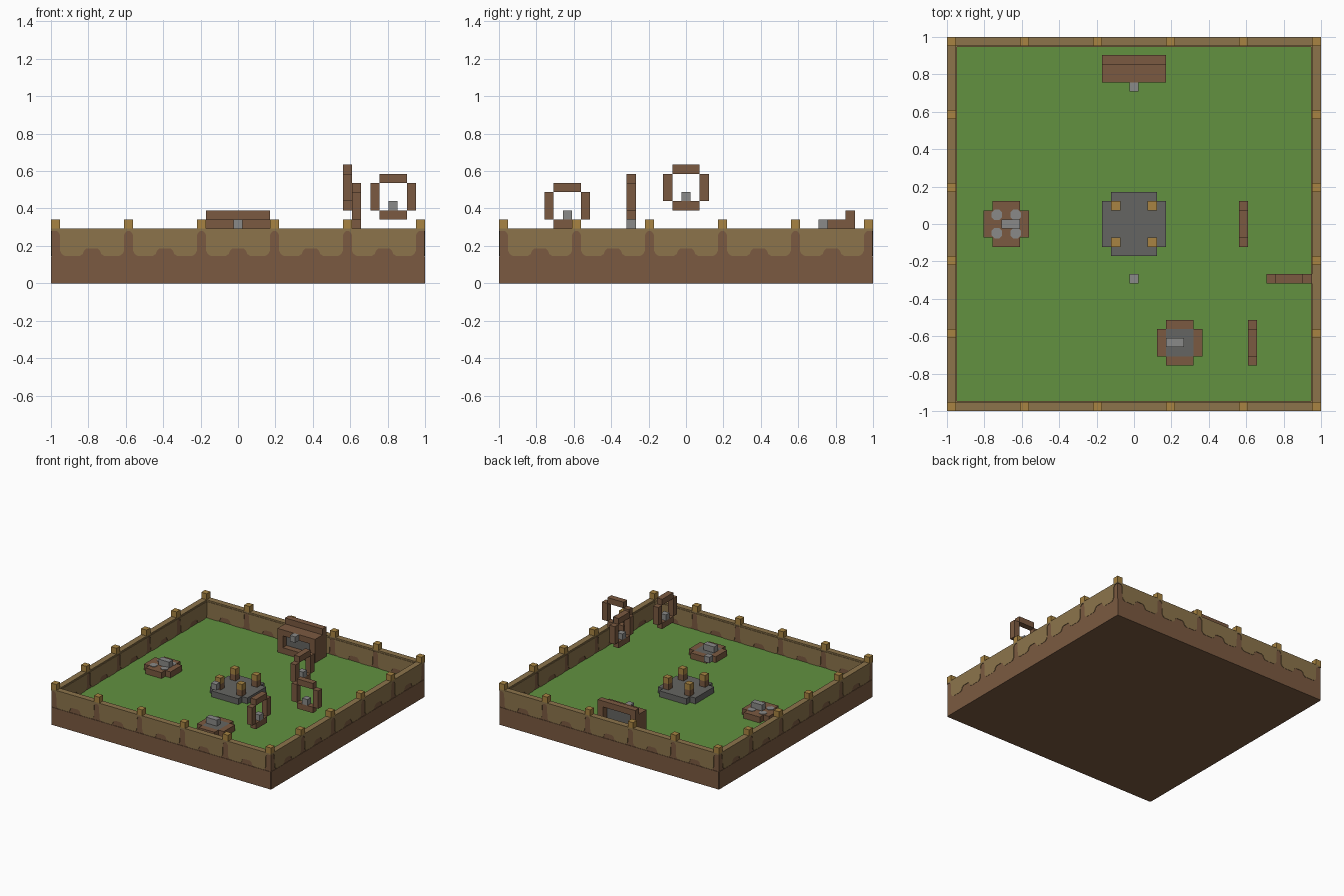
import bpy, math
from mathutils import Matrix, Vector

cube = bpy.data.objects.get("Cube")
if cube:
    bpy.data.objects.remove(cube, do_unlink=True)

U = 2 / 41          # block size; block indices run -20..20 across, 0 up
TH = 0.004          # thickness of painted plates


def material(name, rgb):
    lin = [(c / 255 / 12.92) if c < 11 else ((c / 255 + 0.055) / 1.055) ** 2.4 for c in rgb]
    m = bpy.data.materials.new(name)
    m.use_nodes = True
    m.diffuse_color = (*lin, 1)
    m.node_tree.nodes["Principled BSDF"].inputs["Base Color"].default_value = (*lin, 1)
    return m


BROWN = material("dark_wood", (123, 90, 65))
TAN = material("tan_plank", (140, 116, 75))
GOLD = material("gold_wood", (168, 132, 66))
GREEN = material("grass", (98, 145, 64))
STONE = material("dark_stone", (101, 101, 98))
PALE = material("pale_stone", (138, 138, 136))


def prism(name, mat, points, offset):
    """Solid from a flat outline pushed along offset."""
    n = len(points)
    verts = [Vector(p) for p in points]
    verts += [v + Vector(offset) for v in verts]
    faces = [tuple(range(n))[::-1], tuple(range(n, 2 * n))]
    faces += [(i, (i + 1) % n, n + (i + 1) % n, n + i) for i in range(n)]
    mesh = bpy.data.meshes.new(name)
    mesh.from_pydata(verts, [], faces)
    mesh.materials.append(mat)
    obj = bpy.data.objects.new(name, mesh)
    bpy.context.collection.objects.link(obj)
    return obj


def box(name, mat, x0, x1, y0, y1, z0, z1):
    base = [(x0, y0, z0), (x1, y0, z0), (x1, y1, z0), (x0, y1, z0)]
    return prism(name, mat, base, (0, 0, z1 - z0))


def blocks(name, mat, xs, ys, zs):
    """Box covering inclusive ranges of block indices."""
    return box(name, mat, (xs[0] - .5) * U, (xs[1] + .5) * U,
               (ys[0] - .5) * U, (ys[1] + .5) * U, zs[0] * U, (zs[1] + 1) * U)


def plus(name, mat, cx, cy, r, z):
    """Flat slab with stepped corners."""
    blocks(name + "_long", mat, (cx - r, cx + r), (cy - r + 1, cy + r - 1), (z, z))
    for s in (-1, 1):
        blocks(name + "_end", mat, (cx - r + 1, cx + r - 1), (cy + s * r, cy + s * r), (z, z))


def hoop(name, c, z, along_x):
    """Upright ring of four beams with a stone in the opening."""
    cx, cy = c

    def beam(part, mat, a, b, z0, z1):
        if along_x:
            blocks(name + part, mat, (cx + a, cx + b), (cy, cy), (z0, z1))
        else:
            blocks(name + part, mat, (cx, cx), (cy + a, cy + b), (z0, z1))

    beam("_bottom", BROWN, -1, 1, z, z)
    beam("_top", BROWN, -1, 1, z + 4, z + 4)
    beam("_side_a", BROWN, -2, -2, z + 1, z + 3)
    beam("_side_b", BROWN, 2, 2, z + 1, z + 3)
    beam("_stone", PALE, 0, 0, z + 1, z + 1)


# Base tray and grass
W, T = 1 - TH, 1 - U          # outer wall face, inner wall face
H, F, CAP = 6 * U, 3 * U, 6 * U - 0.012
box("tray_base", BROWN, -W, W, -W, W, 0, F - 0.008)
box("grass_floor", GREEN, -T, T, -T, T, F - 0.008, F)

# Walls: body, painted scalloped panels on both faces, cap
half = [(.195, CAP), (.182, CAP - .004), (.172, CAP - .02), (.170, .172), (.162, .156),
        (.145, .146), (.065, .146), (.05, .156), (.042, .176), (.028, .187)]
outline = half + [(-x, z) for x, z in reversed(half)]
for k in range(4):
    rot = Matrix.Rotation(k * math.pi / 2, 4, "Z")
    parts = [box("wall", BROWN, -W, W, -W, -T, F - 0.008, CAP),
             box("wall_cap", TAN, -1, T, -1, -T, CAP, H)]
    for i in range(5):
        cx = (i - 2) * 8 * U
        for y in (-1, -T):
            pts = [(cx + x, y, z) for x, z in outline]
            parts.append(prism("wall_panel", TAN, pts, (0, TH, 0)))
    # Lower strip keeps the full outer size below the panels
    parts.append(box("wall_foot", BROWN, -W, W, -1, -W, 0, F - 0.002))
    for p in parts:
        p.data.transform(rot)

# Post heads along the rim
rim = (-20, -12, -4, 4, 12, 20)
for i in rim:
    for j in rim:
        if abs(i) == 20 or abs(j) == 20:
            blocks("rim_post", GOLD, (i, i), (j, j), (6, 6))

# Central stone platform with four posts
plus("platform", STONE, 0, 0, 3, 3)
for i in (-2, 2):
    for j in (-2, 2):
        blocks("platform_post", BROWN, (i, i), (j, j), (4, 4))
        blocks("platform_post_head", GOLD, (i, i), (j, j), (5, 5))
blocks("floating_stone", PALE, (0, 0), (-6, -6), (6, 6))

# Front pit: wooden rim round dark stone
for s in (-1, 1):
    blocks("pit_rim", BROWN, (4, 6), (-13 + 2 * s, -13 + 2 * s), (3, 3))
    blocks("pit_rim", BROWN, (5 + 2 * s, 5 + 2 * s), (-14, -12), (3, 3))
blocks("pit_floor", STONE, (4, 6), (-14, -12), (3, 3))
blocks("pit_stone", PALE, (4, 5), (-13, -13), (4, 4))

# Side slab with painted stone spots
plus("slab", BROWN, -14, 0, 2, 3)
blocks("slab_stone", PALE, (-14, -13), (0, 0), (4, 4))
for i in (-1, 1):
    for j in (-1, 1):
        ring = [math.pi * (k + .5) / 4 for k in range(8)]
        pts = [((-14 + i * 1.03) * U + .031 * math.cos(a), j * U + .031 * math.sin(a), 4 * U)
               for a in ring]
        prism("slab_spot", PALE, pts, (0, 0, TH))

# Back shrine: framed box with stone panel and raised back beam
for s in (-3, 3):
    blocks("shrine_side", BROWN, (s, s), (16, 18), (3, 6))
blocks("shrine_sill", BROWN, (-2, 2), (16, 18), (3, 3))
blocks("shrine_lintel", BROWN, (-2, 2), (16, 16), (6, 6))
blocks("shrine_panel", STONE, (-2, 2), (17, 17), (4, 5))
box("shrine_panel_top", STONE, -2.5 * U, 2.5 * U, 16.5 * U, 17.5 * U, 6 * U, 7 * U - .01)
box("shrine_roof", BROWN, -2.5 * U, 2.5 * U, 16.5 * U, 17.5 * U, 7 * U - .01, 7 * U)
blocks("shrine_back_beam", BROWN, (-3, 3), (18, 18), (7, 7))
blocks("shrine_stone", PALE, (0, 0), (15, 15), (6, 6))

# Floating hoops
hoop("front_hoop", (13, -13), 6, False)
hoop("high_hoop", (12, 0), 8, False)
hoop("side_hoop", (17, -6), 7, True)
